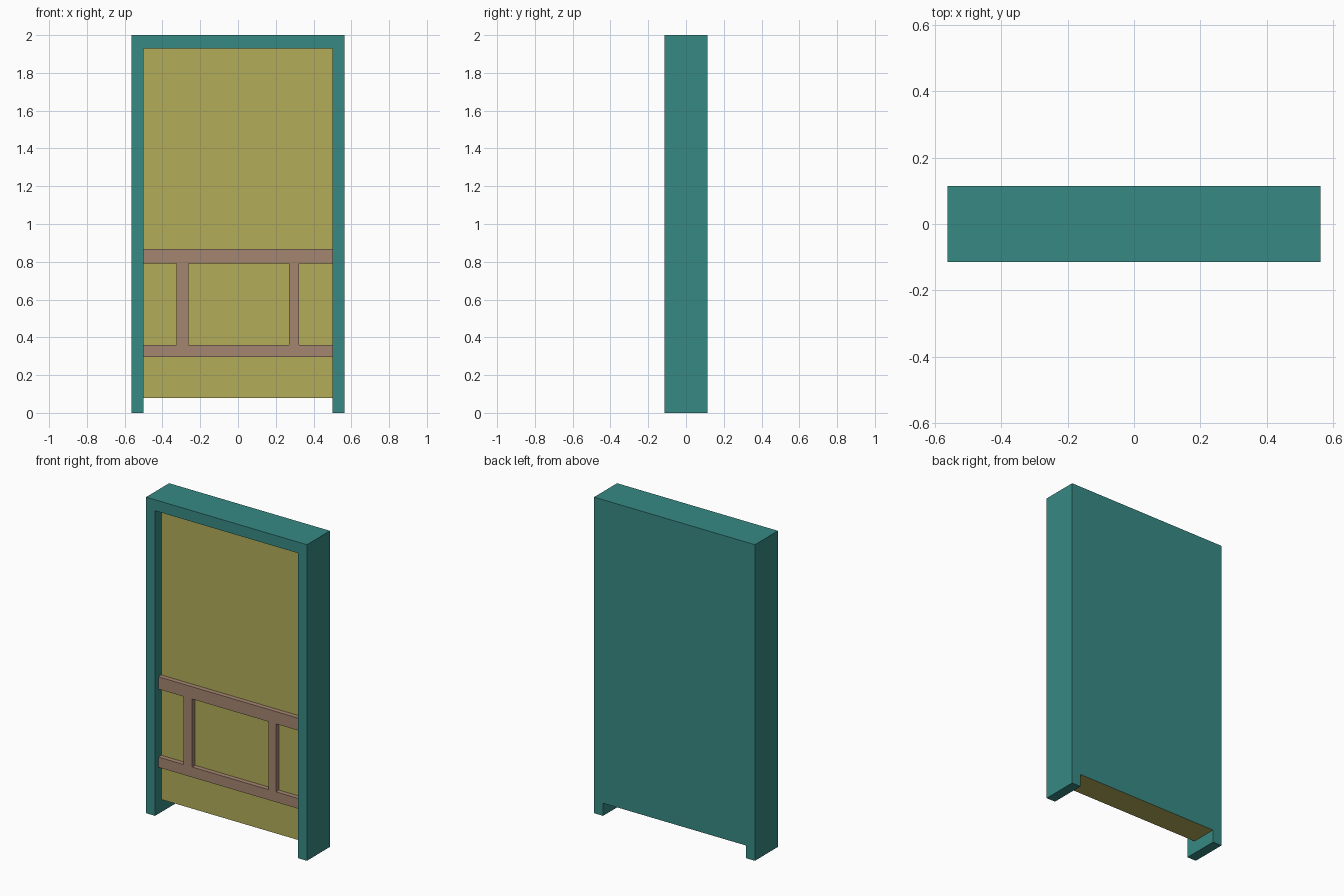
import bpy
import bmesh

cube = bpy.data.objects.get("Cube")
if cube:
    bpy.data.objects.remove(cube, do_unlink=True)


def material(name, rgb):
    m = bpy.data.materials.new(name)
    m.use_nodes = True
    m.diffuse_color = (*rgb, 1)
    m.node_tree.nodes["Principled BSDF"].inputs["Base Color"].default_value = (*rgb, 1)
    return m


teal = material("teal paint", (0.038, 0.254, 0.231))
yellow = material("olive yellow", (0.445, 0.423, 0.102))
brown = material("dusty brown", (0.376, 0.235, 0.162))


def prism(name, outline, y0, y1, *mats):
    """Extrude a front outline of (x, z) points from y0 back to y1."""
    bm = bmesh.new()
    face = bm.faces.new([bm.verts.new((x, y0, z)) for x, z in outline])
    out = bmesh.ops.extrude_face_region(bm, geom=[face])
    moved = [v for v in out["geom"] if isinstance(v, bmesh.types.BMVert)]
    bmesh.ops.translate(bm, verts=moved, vec=(0, y1 - y0, 0))
    bmesh.ops.recalc_face_normals(bm, faces=bm.faces)
    if len(mats) > 1:  # second colour goes on the back face
        for f in bm.faces:
            f.material_index = int(f.normal.y > 0.9)
    mesh = bpy.data.meshes.new(name)
    bm.to_mesh(mesh)
    bm.free()
    for m in mats:
        mesh.materials.append(m)
    obj = bpy.data.objects.new(name, mesh)
    bpy.context.collection.objects.link(obj)
    return obj


def rect(x0, x1, z0, z1):
    return [(x0, z0), (x1, z0), (x1, z1), (x0, z1)]


OUT, INN, DEPTH = 0.563, 0.5, 0.115
PANEL_Y, TRIM_Y = -0.053, -0.083

# Surrounding frame: two legs and a top in one arch
arch = [(-OUT, 0), (-INN, 0), (-INN, 1.93), (INN, 1.93),
        (INN, 0), (OUT, 0), (OUT, 2), (-OUT, 2)]
prism("frame", arch, -DEPTH, DEPTH, teal)

# Recessed panel with a painted back
prism("panel", rect(-INN, INN, 0.08, 1.93), PANEL_Y, DEPTH, yellow, teal)

# Raised trim on the panel
prism("upper_rail", rect(-INN, INN, 0.79, 0.868), TRIM_Y, PANEL_Y, brown)
prism("lower_rail", rect(-INN, INN, 0.295, 0.36), TRIM_Y, PANEL_Y, brown)
prism("right_stile", rect(-0.325, -0.263, 0.36, 0.79), TRIM_Y, PANEL_Y, brown)
prism("left_stile", rect(0.27, 0.323, 0.36, 0.79), TRIM_Y, PANEL_Y, brown)
